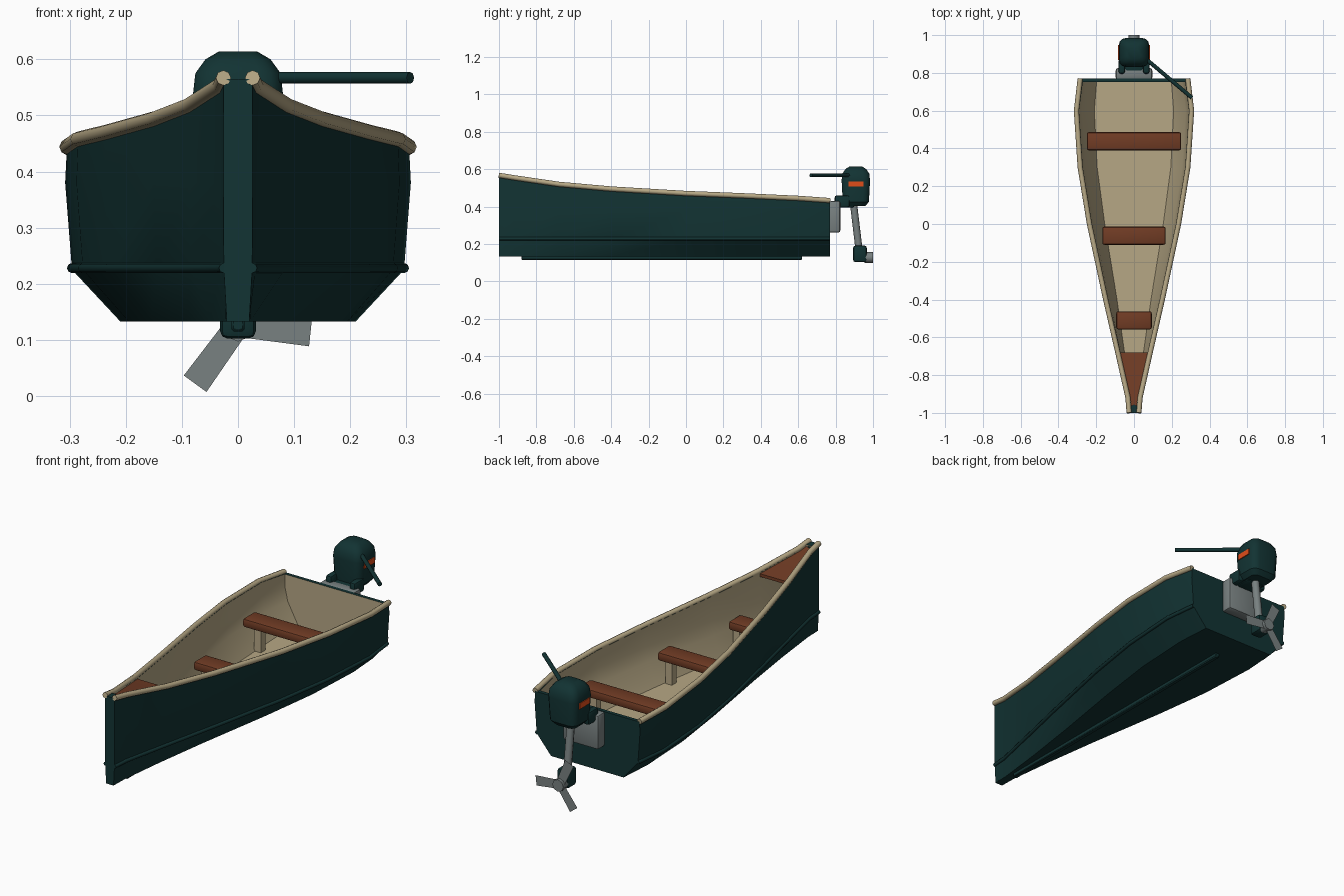
import bpy, bmesh, math
from mathutils import Vector

if "Cube" in bpy.data.objects:
    bpy.data.objects.remove(bpy.data.objects["Cube"])


def mat(name, rgb):
    m = bpy.data.materials.new(name)
    m.diffuse_color = (*rgb, 1)
    m.use_nodes = True
    m.node_tree.nodes["Principled BSDF"].inputs["Base Color"].default_value = m.diffuse_color
    return m


TEAL = mat("dark teal", (0.006, 0.033, 0.033))
TAN = mat("tan", (0.47, 0.39, 0.235))
BROWN = mat("brown wood", (0.165, 0.045, 0.018))
GREY = mat("grey metal", (0.19, 0.22, 0.22))
ORANGE = mat("orange", (0.75, 0.075, 0.01))


def finish(bm, name, mats, smooth=30):
    bmesh.ops.recalc_face_normals(bm, faces=bm.faces)
    me = bpy.data.meshes.new(name)
    bm.to_mesh(me)
    bm.free()
    for m in mats:
        me.materials.append(m)
    ob = bpy.data.objects.new(name, me)
    bpy.context.collection.objects.link(ob)
    if smooth:
        shade(ob, smooth)
    return ob


def shade(ob, angle=30):
    bpy.ops.object.select_all(action='DESELECT')
    ob.select_set(True)
    bpy.context.view_layer.objects.active = ob
    bpy.ops.object.shade_smooth_by_angle(angle=math.radians(angle))


def box(name, x, y, z, m, bevel=0.0, seg=2):
    bm = bmesh.new()
    bmesh.ops.create_cube(bm, size=1)
    for v in bm.verts:
        v.co = [lo + (c + 0.5) * (hi - lo) for c, (lo, hi) in zip(v.co, (x, y, z))]
    if bevel:
        bmesh.ops.bevel(bm, geom=bm.edges[:], offset=bevel, segments=seg,
                        profile=0.5, affect='EDGES')
    return finish(bm, name, [m], 40)


def tube(name, pts, r, m):
    cu = bpy.data.curves.new(name, 'CURVE')
    cu.dimensions = '3D'
    cu.bevel_depth, cu.bevel_resolution, cu.use_fill_caps = r, 2, True
    sp = cu.splines.new('POLY')
    sp.points.add(len(pts) - 1)
    for p, c in zip(sp.points, pts):
        p.co = (*c, 1)
    cu.materials.append(m)
    ob = bpy.data.objects.new(name, cu)
    bpy.context.collection.objects.link(ob)
    bpy.ops.object.select_all(action='DESELECT')
    ob.select_set(True)
    bpy.context.view_layer.objects.active = ob
    bpy.ops.object.convert(target='MESH')
    shade(bpy.context.object, 50)


# Hull stations: y, rail half width, rail height, bottom half width
ST = [(-1, .026, .565, .02), (-.92, .032, .552, .022), (-.68, .086, .517, .05),
      (-.4, .15, .492, .09), (0, .236, .468, .155), (.3, .285, .456, .195),
      (.6, .305, .442, .21), (.77, .285, .43, .198)]
BOTTOM, CHINE, FLOOR = .133, .225, .195


def mirror_ring(y, half):
    return [(-x, y, z) for x, z in half] + [(x, y, z) for x, z in reversed(half)]


def outer(y, w, t, b):
    return mirror_ring(y, [(w, t), (w * 1.01, .38), (w * .97, CHINE), (b, BOTTOM)])


def inner(y, w, t, b):
    y = max(-.96, min(.752, y))
    k = w - min(.014, w * .4)
    return mirror_ring(y, [(k, t), (k, .37), (k * .94, .30), (min(b, k * .8), FLOOR)])


# Hull: teal outside, tan inside, teal rim
bm = bmesh.new()
shells = []
for fn, mi in ((outer, 0), (inner, 1)):
    rings = [[bm.verts.new(p) for p in fn(*s)] for s in ST]
    for a, b in zip(rings, rings[1:]):
        for i in range(len(a) - 1):
            bm.faces.new((a[i], a[i + 1], b[i + 1], b[i])).material_index = mi
    for r in (rings[0], rings[-1]):
        bm.faces.new(r).material_index = mi
    shells.append(rings)
o, n = shells
for k in range(len(ST) - 1):
    for e in (0, -1):
        bm.faces.new((o[k][e], o[k + 1][e], n[k + 1][e], n[k][e]))
for k in (0, -1):
    bm.faces.new((o[k][0], o[k][-1], n[k][-1], n[k][0]))
finish(bm, "hull", [TEAL, TAN], 30)

# Rails and side strakes
for side, s in (("left", -1), ("right", 1)):
    tube(side + "_rail", [(s * w, y, t + .002) for y, w, t, b in ST], .0135, TAN)
    tube(side + "_strake", [(s * w * .97, y, CHINE + .003) for y, w, t, b in ST], .009, TEAL)
box("keel_strip", (-.012, .012), (-.88, .62), (.115, .14), TEAL, .004, 1)

# Stem post
tube("stem_post", [(0, -.978, .137), (0, -.978, .56)], .022, TEAL)

# Bow deck
bm = bmesh.new()
layers = []
for dz in (0, -.015):
    layers.append([[bm.verts.new((s * (w - .004), max(y, -.99), t - .004 + dz)) for s in (-1, 1)]
                   for y, w, t, b in ST[:3]])
for L in layers:
    for a, b in zip(L, L[1:]):
        bm.faces.new((a[0], a[1], b[1], b[0]))
up, lo = layers
for k in (0, 2):
    bm.faces.new((up[k][0], up[k][1], lo[k][1], lo[k][0]))
for k in (0, 1):
    for e in (0, 1):
        bm.faces.new((up[k][e], up[k + 1][e], lo[k + 1][e], lo[k][e]))
finish(bm, "bow_deck", [BROWN])

# Seats with posts
for name, y, w in (("rear", .438, .25), ("middle", -.062, .168), ("front", -.51, .094)):
    box(name + "_seat", (-w, w), (y - .048, y + .048), (.312, .355), BROWN, .011)
    for s in (-1, 1):
        x = s * w * .75
        box(name + "_seat_post", (x - .018, x + .018), (y - .018, y + .018),
            (FLOOR - .005, .32), TAN)

# Motor clamp and arms
box("motor_clamp", (-.097, .097), (.765, .825), (.26, .43), GREY, .012)
for s in (-1, 1):
    box("motor_arm", (s * .065 - .017, s * .065 + .017), (.795, .875), (.395, .46), TEAL, .012)
box("motor_neck", (-.05, .05), (.80, .90), (.395, .43), TEAL, .01)

# Motor cowl, lofted from rounded rectangles
bm = bmesh.new()
rings = []
for z, hx, hy, cr in ((.402, .055, .05, .025), (.425, .075, .07, .035), (.54, .08, .076, .035),
                      (.575, .076, .072, .035), (.60, .058, .056, .03), (.614, .034, .034, .018)):
    ring = []
    for q in range(4):
        cx = (hx - cr) * (1 if q in (0, 3) else -1)
        cy = (hy - cr) * (1 if q < 2 else -1)
        for j in range(4):
            a = math.radians(q * 90 + j * 30)
            ring.append(bm.verts.new((cx + cr * math.cos(a), .908 + cy + cr * math.sin(a), z)))
    rings.append(ring)
for a, b in zip(rings, rings[1:]):
    for i in range(16):
        j = (i + 1) % 16
        bm.faces.new((a[i], a[j], b[j], b[i]))
bm.faces.new(rings[0])
bm.faces.new(rings[-1])
finish(bm, "motor_cowl", [TEAL], 35)
for s in (-1, 1):
    box("cowl_stripe", (s * .080 - .0035, s * .080 + .0035), (.868, .948), (.506, .534), ORANGE)

# Tiller, drive shaft, gearcase, propeller
tube("tiller", [(.05, .885, .567), (.307, .668, .567)], .0105, TEAL)
tube("drive_shaft", [(0, .895, .42), (0, .925, .17)], .019, GREY)
box("gearcase", (-.032, .032), (.893, .967), (.102, .192), TEAL, .014)
tube("propeller_hub", [(0, .955, .127), (0, 1.0, .127)], .03, GREY)
bm = bmesh.new()
for ang in (-6, 114, 234):
    a = math.radians(ang)
    d, p = Vector((math.cos(a), 0, math.sin(a))), Vector((-math.sin(a), 0, math.cos(a)))
    c = Vector((0, .985, .127))
    bm.faces.new([bm.verts.new(c + d * r + p * h) for r, h in
                  ((.015, -.022), (.13, -.025), (.13, .025), (.015, .022))])
finish(bm, "propeller_blades", [GREY], 0)
